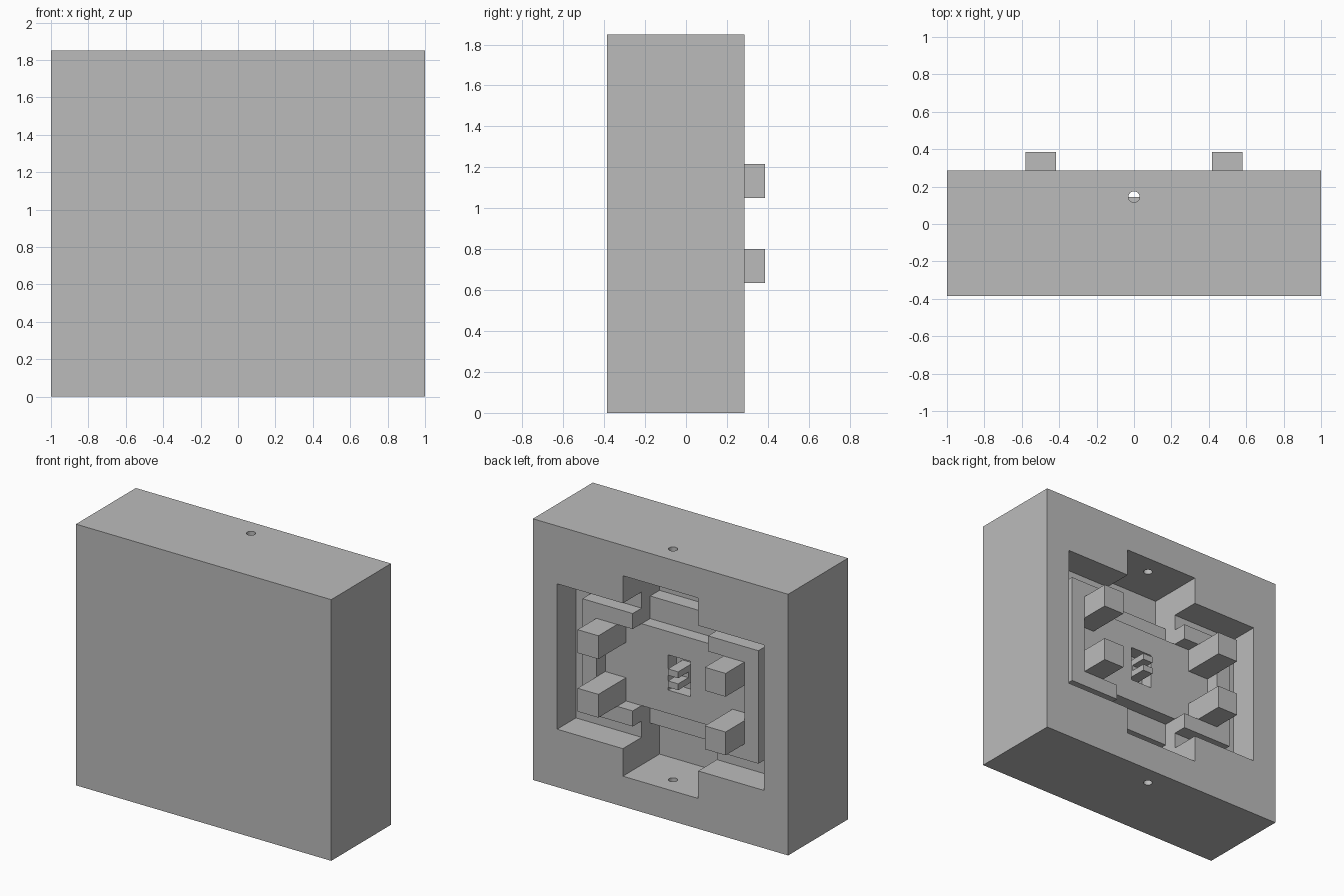
import bpy
import bmesh
from math import pi

if "Cube" in bpy.data.objects:
    bpy.data.objects.remove(bpy.data.objects["Cube"], do_unlink=True)

MID = 0.925    # mid height of the housing
BACK = 0.285   # rear face of the housing
PANEL = 0.075  # rear face of the recessed panel
OUT = 0.6      # cutters overshoot the rear face to here

grey = bpy.data.materials.new("plain_grey")
grey.use_nodes = True
grey.diffuse_color = (0.5, 0.5, 0.5, 1)
grey.node_tree.nodes["Principled BSDF"].inputs["Base Color"].default_value = (0.5, 0.5, 0.5, 1)


def finish(name, bm):
    bmesh.ops.recalc_face_normals(bm, faces=bm.faces)
    mesh = bpy.data.meshes.new(name)
    bm.to_mesh(mesh)
    bm.free()
    mesh.materials.append(grey)
    obj = bpy.data.objects.new(name, mesh)
    bpy.context.collection.objects.link(obj)
    return obj


def box(name, xs, ys, zs):
    bm = bmesh.new()
    bmesh.ops.create_cube(bm, size=1)
    for v in bm.verts:
        v.co = [(r[0] + r[1]) / 2 + c * (r[1] - r[0]) for c, r in zip(v.co, (xs, ys, zs))]
    return finish(name, bm)


def prism(name, points, shift):
    """Extrude a flat outline along a vector."""
    bm = bmesh.new()
    face = bm.faces.new([bm.verts.new(p) for p in points])
    new = bmesh.ops.extrude_face_region(bm, geom=[face])["geom"]
    bmesh.ops.translate(bm, vec=shift, verts=[g for g in new if isinstance(g, bmesh.types.BMVert)])
    if not face.is_valid or len(bm.faces) < len(points) + 2:
        bm.faces.new([v for v in bm.verts][:len(points)])
    return finish(name, bm)


def cut(target, cutter):
    mod = target.modifiers.new("cut", "BOOLEAN")
    mod.operation = "DIFFERENCE"
    mod.solver = "EXACT"
    mod.object = cutter
    bpy.context.view_layer.objects.active = target
    bpy.ops.object.modifier_apply(modifier=mod.name)
    bpy.data.objects.remove(cutter, do_unlink=True)


# Housing with the wide recess behind
housing = box("housing", (-1, 1), (-0.385, BACK), (0, 1.85))
cut(housing, box("recess_cutter", (-0.81, 0.81), (PANEL, OUT), (MID - 0.515, MID + 0.515)))

# Stepped slots and round shafts above and below the panel
for s in (-1, 1):
    for start, depth in ((0.29, -0.02), (0.45, -0.125)):
        zs = sorted((MID + s * start, MID + s * 0.71))
        cut(housing, box("slot_cutter", (-0.295, 0.295), (depth, OUT), zs))
    bpy.ops.mesh.primitive_cylinder_add(vertices=32, radius=0.03, depth=0.5,
                                        location=(0, 0.145, MID + s * 0.9))
    cut(housing, bpy.context.object)

# Central pocket in the panel
cut(housing, box("pocket_cutter", (-0.087, 0.087), (-0.02, OUT), (MID - 0.125, MID + 0.125)))

# Hook in the pocket: a post with two prongs
hook = [(-0.02, -0.065), (0.145, -0.065), (0.145, -0.02), (0.03, -0.02),
        (0.03, 0.02), (0.145, 0.02), (0.145, 0.065), (-0.02, 0.065)]
prism("latch_hook", [(-0.04, y, MID + z) for y, z in hook], (0.08, 0, 0))

# C-shaped brackets and square pegs, left and right
bracket = [(0.295, 0.4), (0.69, 0.4), (0.69, -0.4), (0.295, -0.4),
           (0.295, -0.29), (0.58, -0.29), (0.58, 0.29), (0.295, 0.29)]
for side, s in (("left", 1), ("right", -1)):
    prism(side + "_bracket", [(s * x, PANEL, MID + z) for x, z in bracket], (0, 0.1, 0))
    for level, t in (("upper", 1), ("lower", -1)):
        box(f"{side}_{level}_peg", sorted((s * 0.417, s * 0.58)), (PANEL, 0.385),
            sorted((MID + t * 0.125, MID + t * 0.29)))
